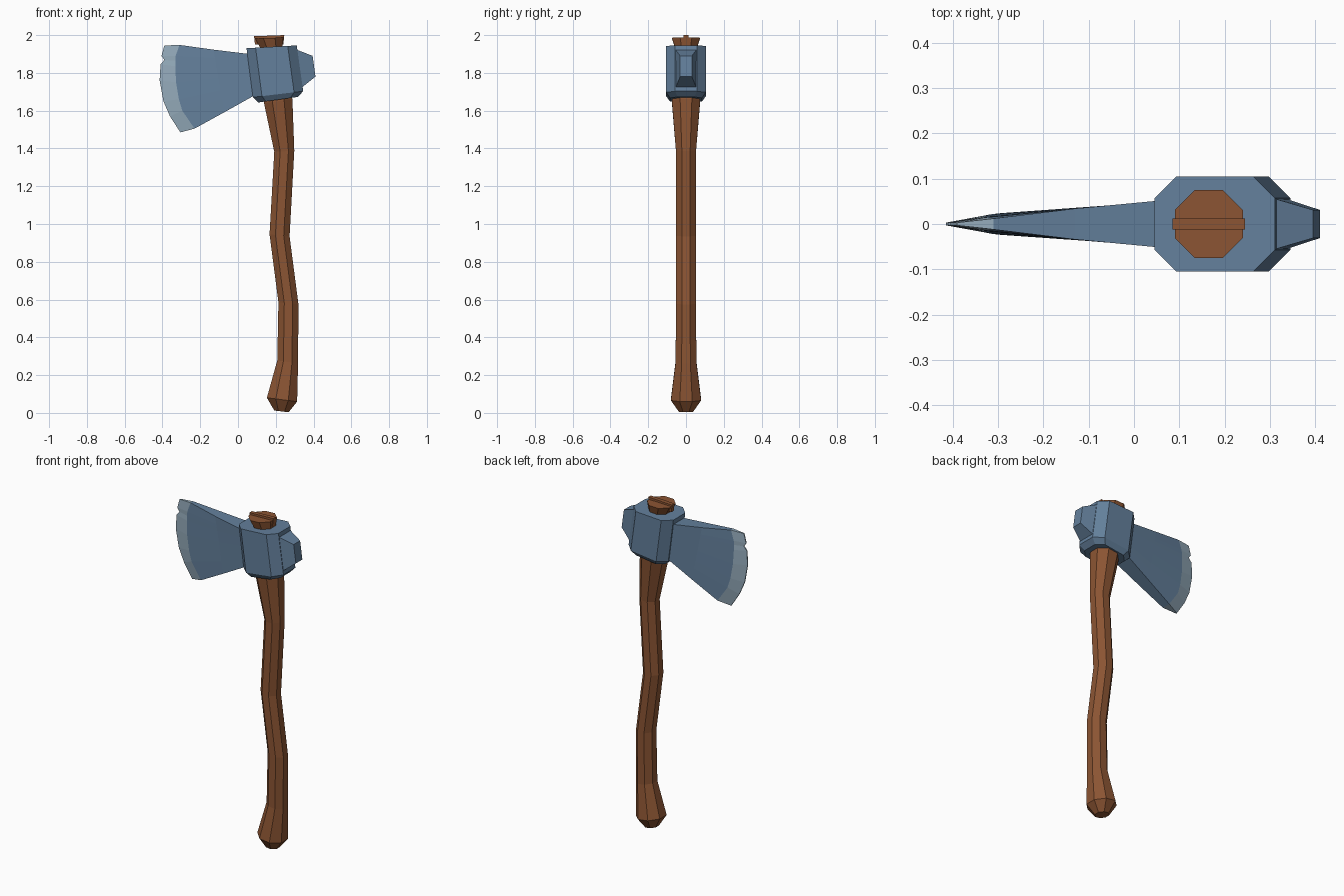
import bpy, bmesh, math
from mathutils import Vector

if "Cube" in bpy.data.objects:
    bpy.data.objects.remove(bpy.data.objects["Cube"])


def material(name, rgb):
    m = bpy.data.materials.new(name)
    m.diffuse_color = (*rgb, 1)
    m.use_nodes = True
    m.node_tree.nodes["Principled BSDF"].inputs["Base Color"].default_value = m.diffuse_color
    return m


wood = material("wood", (0.26, 0.09, 0.033))
steel = material("steel", (0.127, 0.216, 0.332))
bright = material("ground_steel", (0.30, 0.41, 0.50))


def loft(name, rings, mats, strip_caps=False, edge_from=None):
    """Skin a list of equal rings and close both ends."""
    bm = bmesh.new()
    rows = [[bm.verts.new(p) for p in r] for r in rings]
    n = len(rows[0])

    def face(vs, i):
        f = bm.faces.new(vs)
        if edge_from is not None and edge_from <= i <= n - 2 - edge_from:
            f.material_index = 1

    for a, b in zip(rows, rows[1:]):
        for i in range(n):
            j = (i + 1) % n
            face((a[i], a[j], b[j], b[i]), i)
    for r in (rows[0], rows[-1]):
        if strip_caps:
            for i in range(n // 2 - 1):
                face((r[i], r[i + 1], r[n - 2 - i], r[n - 1 - i]), i)
        else:
            face(r, -1)
    bmesh.ops.recalc_face_normals(bm, faces=bm.faces)
    me = bpy.data.meshes.new(name)
    bm.to_mesh(me)
    bm.free()
    for m in mats:
        me.materials.append(m)
    ob = bpy.data.objects.new(name, me)
    bpy.context.collection.objects.link(ob)
    return ob


def octagon(cx, cz, hx, hy, cut, slope):
    """Chamfered rectangle around (cx, 0, cz), tilted along x."""
    q = [(hx, hy - cut), (hx - cut, hy)]
    pts = q + [(-x, y) for x, y in reversed(q)]
    pts += [(-x, -y) for x, y in pts]
    return [(cx + x, y, cz + slope * x) for x, y in pts]


def rect(p_top, p_bot, w):
    """Upright rectangle of half width w between two (x, z) points."""
    return [(p_top[0], -w, p_top[1]), (p_top[0], w, p_top[1]),
            (p_bot[0], w, p_bot[1]), (p_bot[0], -w, p_bot[1])]


# Curved eight-sided handle: x, z, radius, slope
path = [(.230, .008, .038, -.12), (.233, .07, .08, -.13), (.263, .27, .055, -.14),
        (.267, .58, .053, -.10), (.220, .94, .053, -.10), (.245, 1.385, .053, .05),
        (.213, 1.65, .075, .15), (.178, 1.93, .057, .06), (.165, 1.985, .075, .03)]
loft("handle", [octagon(x, z, r, r, r * .586, s) for x, z, r, s in path], [wood])

# Wedge driven into the handle top
loft("wedge", [rect((.085, 1.994), (.09, 1.95), .012),
               rect((.245, 2.0), (.24, 1.95), .012)], [wood])

# Tilted eye block with a chamfered lower rim
loft("head_eye", [octagon(.178, 1.938, .133, .105, .048, .055),
                  octagon(.212, 1.687, .133, .105, .048, .12),
                  octagon(.212, 1.658, .105, .085, .04, .14)], [steel])

# Tapered poll behind the eye
loft("poll", [rect((.29, 1.928), (.31, 1.715), .057),
              rect((.313, 1.922), (.337, 1.722), .055),
              rect((.395, 1.89), (.41, 1.78), .031)], [steel])

# Blade: cutting edge with a nick, and the bevel line, from top to bottom
edge = [(-.39, 1.945), (-.405, 1.89), (-.39, 1.868), (-.41, 1.845),
        (-.415, 1.76), (-.395, 1.65), (-.36, 1.57), (-.305, 1.485)]
bevel = [(-.31, 1.948), (-.33, 1.89), (-.332, 1.865), (-.332, 1.835),
         (-.328, 1.75), (-.313, 1.66), (-.295, 1.60), (-.23, 1.505)]
rings = []
for k, (e, b) in enumerate(zip(edge, bevel)):
    t = (1.948 - b[1]) / .443
    root = Vector((.06, 1.90)).lerp(Vector((.095, 1.685)), t)
    mid = Vector((-.13, 1.923)).lerp(Vector((-.07, 1.593)), t)
    half = [(root, .052), (mid, .034 + .006 * t), (b, .012 + .015 * t), (e, .003)]
    rings.append([(p[0], -w, p[1]) for p, w in half] +
                 [(p[0], w, p[1]) for p, w in reversed(half)])
loft("blade", rings, [steel, bright], strip_caps=True, edge_from=2)
